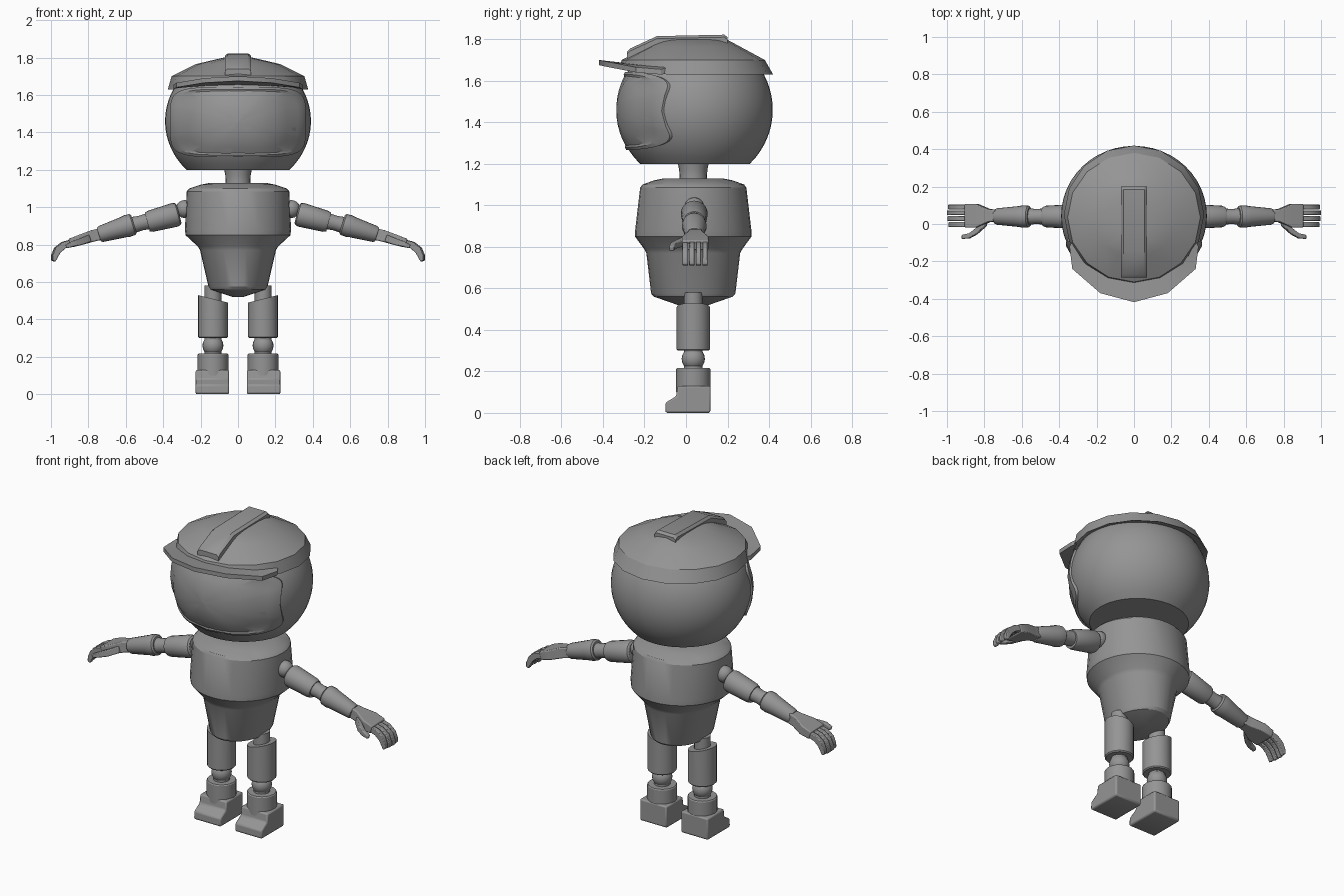
import bpy, bmesh, math
from mathutils import Vector

if "Cube" in bpy.data.objects:
    bpy.data.objects.remove(bpy.data.objects["Cube"])

grey = bpy.data.materials.new("plain grey")
grey.diffuse_color = (0.3, 0.3, 0.3, 1)
grey.use_nodes = True
grey.node_tree.nodes["Principled BSDF"].inputs["Base Color"].default_value = grey.diffuse_color
CY = 0.035  # shared depth centre of body and limbs


def loft(name, rings, mirror=False, bevel=0.0, caps=True, loop=True):
    """Skin a list of equal-length point rings."""
    bm = bmesh.new()
    vs = [[bm.verts.new(p) for p in ring] for ring in rings]
    n = len(vs[0])
    for a, b in zip(vs, vs[1:]):
        for i in range(n if loop else n - 1):
            j = (i + 1) % n
            bm.faces.new((a[i], a[j], b[j], b[i]))
    if caps:
        bm.faces.new(vs[0])
        bm.faces.new(vs[-1])
    bmesh.ops.recalc_face_normals(bm, faces=bm.faces)
    me = bpy.data.meshes.new(name)
    bm.to_mesh(me)
    bm.free()
    me.materials.append(grey)
    ob = bpy.data.objects.new(name, me)
    bpy.context.collection.objects.link(ob)
    if bevel:
        m = ob.modifiers.new("soft edges", 'BEVEL')
        m.width, m.segments, m.limit_method = bevel, 2, 'ANGLE'
    if mirror:
        ob.modifiers.new("mirror", 'MIRROR').use_clip = False
    return ob


def oval(z, rx, ry, n, cx=0, cy=CY):
    """Horizontal ellipse ring."""
    return [(cx + rx * math.sin(2 * math.pi * i / n), cy + ry * math.cos(2 * math.pi * i / n), z)
            for i in range(n)]


def limb(name, a, b, profile, n=20, bevel=0.0):
    """Mirrored turned part from a to b; profile holds (fraction, radius)."""
    a, b = Vector(a), Vector(b)
    d = (b - a).normalized()
    u = Vector((0, 1, 0))
    w = d.cross(u)
    rings = [[a + (b - a) * t + r * (math.cos(2 * math.pi * i / n) * u + math.sin(2 * math.pi * i / n) * w)
              for i in range(n)] for t, r in profile]
    return loft(name, rings, True, bevel)


def ball(name, c, r):
    c = Vector(c)
    prof = [((1 - math.cos(t)) / 2, r * math.sin(t)) for t in [math.pi * (k + .1) / 10.2 for k in range(11)]]
    return limb(name, c - Vector((0, 0, r)), c + Vector((0, 0, r)), prof)


# Head: truncated ellipsoid with a flat underside
HC, HR = Vector((0, 0.043, 1.46)), (0.39, 0.375, 0.367)
rings = []
for k in range(19):
    z = 1.2 + 0.55 * k / 18
    s = math.sqrt(1 - ((z - HC.z) / HR[2]) ** 2)
    rings.append(oval(z, HR[0] * s, HR[1] * s, 48, cy=HC.y))
loft("head", rings)

# Visor: rounded-rectangle pane with raised rim, wrapped on the head
rings = []
for s, out in [(1.12, -.012), (1.1, .01), (1.03, .01), (.99, .003), (.8, .004), (.6, .004), (.4, .004), (.2, .004), (.01, .004)]:
    ring = []
    for i in range(64):
        t = 2 * math.pi * i / 64
        c, q = math.cos(t), math.sin(t)
        x = .322 * s * math.copysign(abs(c) ** .4, c)
        z = 1.455 + .166 * s * math.copysign(abs(q) ** .4, q)
        k = max(0, 1 - (x / HR[0]) ** 2 - ((z - HC.z) / HR[2]) ** 2)
        p = Vector((x, HC.y - HR[1] * math.sqrt(k), z))
        ring.append(p + (p - HC).normalized() * out)
    rings.append(ring)
loft("visor", rings, caps=False)

# Cap: faceted dome whose lower edge lifts at the front
rings = [oval(z, rx, ry, 16, cy=cy) for z, rx, ry, cy in
         [(1.645, .35, .345, .05), (1.63, .375, .37, .05), (1.70, .355, .345, .035),
          (1.765, .225, .22, .04), (1.80, .075, .155, .04)]]
for r in rings[:2]:
    r[:] = [(x, y, z + (.035 if y < -.12 else 0)) for x, y, z in r]
loft("cap", rings)

# Brim
half_in = [(.33, -.09, 1.665), (.29, -.17, 1.67), (.17, -.25, 1.68)]
half_out = [(.345, -.12, 1.655), (.33, -.24, 1.665), (.18, -.37, 1.69)]


def both(h, mid):
    return h + [mid] + [(-x, y, z) for x, y, z in reversed(h)]


inner, outer = both(half_in, (0, -.285, 1.685)), both(half_out, (0, -.418, 1.70))
loft("brim", [[i, o, (o[0], o[1], o[2] - .025), (i[0], i[1], i[2] - .03)] for i, o in zip(inner, outer)])

# Crest strip along the cap
loft("crest", [[(-.07, y, z - .05), (-.07, y, z - .012), (-.055, y, z), (.055, y, z), (.07, y, z - .012), (.07, y, z - .05)]
               for y, z in [(-.285, 1.74), (-.27, 1.755), (-.14, 1.815), (.185, 1.822), (.2, 1.81)]])

# Neck and torso
loft("neck", [oval(z, r, r, 20) for z, r in [(1.1, .07), (1.14, .066), (1.17, .068), (1.21, .076)]])
loft("torso", [oval(z, rx, ry, 32) for z, rx, ry in
               [(.52, .03, .075), (.56, .15, .19), (.575, .158, .203), (.77, .203, .226), (.79, .215, .237),
                (.85, .28, .281), (.88, .284, .28), (1.085, .274, .256), (1.1, .26, .245), (1.12, .2, .19), (1.13, .15, .14)]])

# Arms
AY = 0.04
ball("shoulder_joint", (.285, AY, .99), .048)
limb("upper_arm", (.315, AY, .965), (.485, AY, .92),
     [(0, .05), (.04, .06), (.12, .065), (.9, .058), (1, .052)])
limb("elbow", (.46, AY, .93), (.58, AY, .9), [(0, .045), (.5, .04), (1, .045)])
limb("forearm", (.557, AY, .91), (.744, AY, .853),
     [(0, .05), (.04, .058), (.2, .06), (.3, .056), (.94, .044), (1, .038)])


# Hands: palm, four curled fingers, thumb
def box_path(name, path, bevel):
    """Rectangular tube; path holds (x, z, y0, y1, half thickness, lean)."""
    return loft(name, [[(x + h * l, y0, z + h), (x + h * l, y1, z + h), (x - h * l, y1, z - h), (x - h * l, y0, z - h)]
                       for x, z, y0, y1, h, l in path], True, bevel)


box_path("palm", [(.73, .857, .015, .075, .03, .3), (.775, .847, .01, .08, .03, .3),
                  (.84, .826, -.02, .108, .027, .3), (.9, .807, -.02, .108, .023, .3)], .006)
for i in range(4):
    y, dx = -.003 + .0315 * i, (-.006, 0, .002, -.004)[i]
    box_path("finger", [(x + dx, z, y - .013, y + .013, h, l) for x, z, h, l in
                        [(.89, .81, .016, .3), (.935, .797, .017, .4), (.968, .77, .013, 1), (.985, .735, .008, 1.6), (.99, .712, .004, 2)]], .004)
box_path("thumb", [(.79, .835, -.01, .025, .018, .3), (.84, .815, -.055, -.02, .017, .3),
                   (.88, .805, -.077, -.05, .015, .3), (.92, .79, -.08, -.058, .01, .3)], .005)

# Legs
LX = 0.134
limb("hip_joint", (LX, CY, .48), (LX, CY, .58), [(0, .045), (1, .045)])
thigh = limb("thigh", (LX, CY, .3), (LX, CY, .51), [(0, .074), (.03, .08), (1, .08)])
for v in thigh.data.vertices:  # slanted top
    if v.co.z > .5:
        v.co.z += (v.co.x - LX) * .25
ball("knee", (LX, CY, .26), .056)
limb("knee_pin", (LX, CY, .2), (LX, CY, .32), [(0, .045), (1, .045)])
limb("shin", (LX, CY, .1), (LX, CY, .217), [(0, .082), (.95, .082), (1, .078)])

# Feet: side profile extruded across
side = [(.118, .004), (.118, .13), (-.04, .13), (-.048, .08), (-.098, .05), (-.1, 0.004), (-.09, 0), (.108, 0)]
loft("foot", [[(x, y, z) for y, z in side] for x in (.048, .226)], True, .008)

# Smooth shading with sharp edges kept
for ob in bpy.data.objects:
    ob.select_set(True)
    bpy.context.view_layer.objects.active = ob
bpy.ops.object.shade_smooth_by_angle(angle=math.radians(30))
